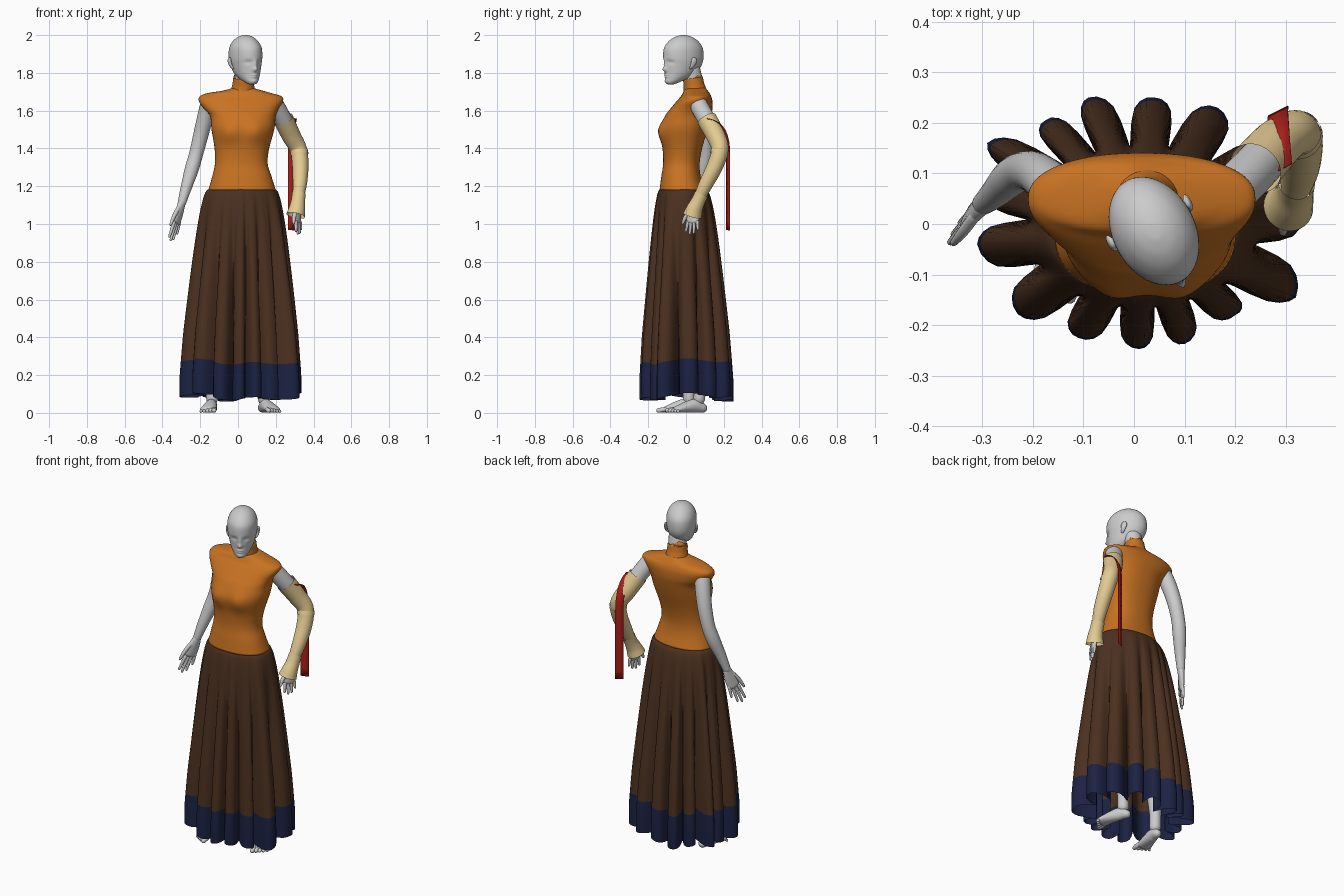
import bpy, math
from math import sin, cos, pi, exp
from mathutils import Vector, Matrix

if "Cube" in bpy.data.objects:
    bpy.data.objects.remove(bpy.data.objects["Cube"])


def material(name, rgb):
    m = bpy.data.materials.new(name)
    m.diffuse_color = (*rgb, 1)
    m.use_nodes = True
    m.node_tree.nodes["Principled BSDF"].inputs["Base Color"].default_value = m.diffuse_color
    return m


ORANGE = material("orange", (0.58, 0.17, 0.016))
BROWN = material("brown", (0.07, 0.03, 0.014))
NAVY = material("navy", (0.011, 0.016, 0.055))
TAN = material("tan", (0.78, 0.60, 0.29))
RED = material("red", (0.42, 0.014, 0.01))


def spline(rows, k):
    """Catmull-Rom interpolation of tuples, k steps per span."""
    out = []
    for i in range(len(rows) - 1):
        a, b, c, d = (rows[max(i - 1, 0)], rows[i], rows[i + 1], rows[min(i + 2, len(rows) - 1)])
        for s in range(k):
            t = s / k
            out.append(tuple(q + .5 * t * (r - p + t * (2*p - 5*q + 4*r - e + t * (3*(q - r) + e - p)))
                             for p, q, r, e in zip(a, b, c, d)))
    return out + [tuple(rows[-1])]


def skin(name, rings, mat=None, caps=True, loop=True):
    n = len(rings[0])
    verts = [tuple(p) for r in rings for p in r]
    faces = [(i*n + j, i*n + (j + 1) % n, (i + 1)*n + (j + 1) % n, (i + 1)*n + j)
             for i in range(len(rings) - 1) for j in range(n if loop else n - 1)]
    if caps:
        faces += [tuple(range(n))[::-1], tuple(range(len(verts) - n, len(verts)))]
    me = bpy.data.meshes.new(name)
    me.from_pydata(verts, [], faces)
    me.shade_smooth()
    if mat:
        me.materials.append(mat)
    ob = bpy.data.objects.new(name, me)
    bpy.context.collection.objects.link(ob)
    return ob


def tube(name, rows, across=(0, 1, 0), mat=None, k=5, n=20, ends=True):
    """Elliptical tube along rows of (x, y, z, radius) or (x, y, z, ru, rv)."""
    rows = spline([r if len(r) == 5 else (*r, r[3]) for r in rows], k)
    pts = [Vector(r[:3]) for r in rows]
    rings = []
    for i, r in enumerate(rows):
        d = (pts[min(i + 1, len(pts) - 1)] - pts[max(i - 1, 0)]).normalized()
        v = d.cross(Vector(across)).normalized()
        u = v.cross(d)
        steps = [(0, 1)]
        if ends and i == 0:
            steps = [(-.9, .3), (-.6, .75), (0, 1)]
        if ends and i == len(rows) - 1:
            steps = [(0, 1), (.6, .75), (.9, .3)]
        for off, sc in steps:
            c = pts[i] + d * off * min(r[3], r[4])
            rings.append([c + u * cos(a) * r[3] * sc + v * sin(a) * r[4] * sc
                          for a in (2*pi*j/n for j in range(n))])
    return skin(name, rings, mat, ends)


def body_loft(name, rows, n, k, power=2.0, bumps=(), mat=None):
    """Horizontal rings from (z, x_left, x_right, y_front, y_back); gaussian bumps on the front."""
    rings = []
    for z, xl, xr, yf, yb in spline(rows, k):
        ring = []
        for j in range(n):
            a = 2*pi*j/n
            c, s = cos(a), sin(a)
            x = (xl + xr)/2 + (xr - xl)/2 * math.copysign(abs(c)**(2/power), c)
            y = (yf + yb)/2 + (yb - yf)/2 * math.copysign(abs(s)**(2/power), s)
            if s < 0:
                for bx, bz, sx, sz, h in bumps:
                    y -= h * exp(-((x - bx)/sx)**2 - ((z - bz)/sz)**2) * min(1, -2*s)
            ring.append((x, y, z))
        rings.append(ring)
    return skin(name, rings, mat)


# Head: lofted skull with nose, eye sockets, lips and brow as bumps, turned to one side
head_rows = [(z, -w, w, f, b) for z, w, f, b in [
    (1.738, .006, -.08, -.068), (1.742, .022, -.096, -.05), (1.755, .037, -.103, -.015),
    (1.775, .052, -.104, .035), (1.80, .064, -.104, .072), (1.84, .075, -.107, .103),
    (1.88, .081, -.112, .114), (1.93, .079, -.108, .11), (1.965, .064, -.083, .087),
    (1.987, .042, -.053, .056), (1.998, .018, -.022, .025), (2.0, .003, -.003, .005)]]
face = [(0, 1.818, .012, .011, .018), (0, 1.843, .010, .022, .009), (-.034, 1.857, .017, .011, -.008),
        (.034, 1.857, .017, .011, -.008), (0, 1.789, .02, .005, .006), (0, 1.779, .017, .005, .005),
        (0, 1.784, .02, .002, -.004), (0, 1.755, .018, .011, .005)]
head_place = Matrix.Translation((.04, -.015, 0)) @ Matrix.Rotation(math.radians(28), 4, 'Z')
body_loft("head", head_rows, 72, 6, 2.0, face).data.transform(head_place)
for side, s in (("right", -1), ("left", 1)):
    ear = tube(side + "_ear", [(s*.073, .005, 1.825, .007, .006), (s*.081, .012, 1.838, .012, .007),
                               (s*.086, .02, 1.862, .017, .007), (s*.084, .02, 1.876, .012, .006)], n=14)
    ear.data.transform(head_place)

# Neck and stand-up collar, sloping forward
tube("neck", [(.027, .06, 1.66, .055), (.03, .045, 1.74, .048), (.035, .025, 1.82, .05)])
tube("collar", [(.025, .052, 1.665, .074, .095), (.026, .048, 1.70, .063, .068), (.028, .042, 1.735, .055, .058),
                (.029, .037, 1.77, .053, .055), (.029, .037, 1.771, .048, .05)], mat=ORANGE, n=32, ends=False)

# Bodice with shoulder caps
bodice_rows = [(1.18, -.157, .20, -.14, .10), (1.25, -.137, .178, -.131, .078), (1.32, -.122, .157, -.121, .072),
               (1.40, -.124, .165, -.124, .085), (1.50, -.14, .192, -.136, .115), (1.57, -.148, .20, -.112, .133),
               (1.61, -.18, .215, -.083, .14), (1.65, -.207, .238, -.05, .14), (1.675, -.203, .232, -.028, .134),
               (1.692, -.165, .18, -.018, .125), (1.706, -.08, .13, -.01, .115), (1.72, -.03, .08, 0, .105)]
body_loft("bodice", bodice_rows, 64, 5, 2.3,
          [(-.045, 1.485, .05, .055, .018), (.095, 1.485, .05, .055, .018)], ORANGE)

# Pleated skirt: hem curve runs through fold tips, blended up to the waist
tips = [(.335, .03), (.28, .14), (.165, .23), (.04, .25), (-.09, .25), (-.175, .205), (-.29, .16), (-.28, .06),
        (-.31, -.04), (-.23, -.178), (-.11, -.225), (.01, -.247), (.1, -.237), (.2, -.18), (.32, -.145)]
CX = .015
folds = sorted((math.atan2(y, x - CX), math.hypot(x - CX, y)) for x, y in tips)


def oval(a, rx, ry):
    return 1 / math.hypot(cos(a)/rx, sin(a)/ry)


def skirt_ring(t):
    ring, b, m, steps = [], min(1, t*1.1)**.5, len(folds), 16
    depth = min(1, .1 + 1.3*t)
    for i in range(m):
        (a0, r0), (a1, r1) = folds[i], folds[(i + 1) % m]
        if a1 < a0:
            a1 += 2*pi
        for s in range(steps):
            f = s / steps
            c = cos(2*pi*f)
            wave = .5 + .5 * math.copysign(abs(c)**.7, c)
            wave = .72 + (wave - .72) * depth
            a = a0 + (a1 - a0) * (f + .15 * depth * sin(2*pi*f))
            tip = r0 + (r1 - r0) * f
            hem = wave * tip + (1 - wave) * oval(a, .225, .15)
            r = oval(a, .178, .122) * (1 - b) + hem * b
            z = 1.183 - 1.1 * t + t * (.012 * sin(2*a + 1) + .012 * cos(5*a))
            ring.append((CX + .005*(1 - b) + r*cos(a), -.016*(1 - b) + r*sin(a), z))
    return ring


SPLIT = .83
skin("skirt", [skirt_ring(SPLIT * (i/30)**1.5) for i in range(31)], BROWN, False)
skin("hem_band", [skirt_ring(SPLIT + (1 - SPLIT) * i/6) for i in range(7)], NAVY, False)


# Hand: flat palm, four fanned fingers and a thumb
def hand(name, wrist, tip, across, thumb, spread):
    w, t = Vector(wrist), Vector(tip)
    d = t - w
    u = Vector(across).normalized()
    p = [w + d*f for f in (0, .25, .52)]
    tube(name + "_palm", [(*p[0], .023, .019), (*p[1], .034, .016), (*p[2], .035, .012)], across, k=4)
    for i in range(4):
        o = (i - 1.5) * .0185
        reach = (.9, 1, .97, .82)[i if thumb < 0 else 3 - i]
        tube(f"{name}_finger_{i + 1}", [(*(p[2] + u*o), .0095), (*(w + d*(.52 + reach)/2 + u*o*(1 + spread/2)), .0085),
                                        (*(w + d*reach + u*o*(1 + spread)), .0065)], across, k=3, n=10)
    tube(name + "_thumb", [(*(p[0] + d*.1 + u*thumb*.018), .012), (*(w + d*.35 + u*thumb*.044), .011),
                           (*(w + d*.58 + u*thumb*.056), .007)], across, k=3, n=10)


# Bare right arm
tube("right_arm", [(-.15, .06, 1.65, .045), (-.172, .085, 1.57, .043), (-.197, .103, 1.47, .04),
                   (-.222, .105, 1.37, .037), (-.245, .09, 1.29, .037), (-.275, .06, 1.19, .029),
                   (-.298, .04, 1.11, .022)], n=24)
hand("right_hand", (-.298, .04, 1.11), (-.35, -.01, .915), (-.5, -.85, 0), 1, .3)

# Bent left arm in a fitted sleeve with a flared cuff
tube("left_arm", [(.19, .06, 1.64, .048), (.235, .105, 1.56, .047), (.285, .16, 1.46, .045),
                  (.32, .182, 1.39, .04), (.33, .14, 1.27, .036), (.32, .075, 1.15, .026), (.31, .045, 1.07, .022)], n=24)
tube("left_sleeve", [(.24, .11, 1.555, .054), (.283, .158, 1.465, .05), (.32, .18, 1.395, .045),
                     (.33, .155, 1.31, .043), (.328, .11, 1.22, .038), (.32, .075, 1.15, .031)],
     mat=TAN, n=28, ends=False)
tube("sleeve_cuff", [(.322, .082, 1.16, .036), (.318, .064, 1.12, .037), (.312, .045, 1.08, .043),
                     (.305, .034, 1.045, .05)], mat=TAN, n=28, ends=False)
tube("elbow_seam", [(.323, .179, 1.385, .047), (.327, .172, 1.365, .047)], mat=TAN, n=28, k=2, ends=False)
hand("left_hand", (.31, .04, 1.08), (.322, .03, .95), (.4, .9, 0), -1, .2)

# Ribbon draped over the arm and hanging straight behind
path = spline([(.292, .108, 1.56), (.289, .145, 1.55), (.286, .185, 1.52), (.284, .213, 1.46),
               (.285, .222, 1.36), (.285, .222, .965)], 6)
ribbon = skin("ribbon", [[(x - .02, y - .01, z + .004), (x + .02, y + .01, z - .004 * (z > 1.4))]
                         for x, y, z in path], RED, False, False)
thick = ribbon.modifiers.new("thickness", 'SOLIDIFY')
thick.thickness, thick.offset = .003, 0


# Legs and bare feet
def leg(side, s, heel, toe):
    h, t = Vector((*heel, 0)), Vector((*toe, 0))
    d = t - h
    u = Vector((-d.y, d.x, 0)).normalized()
    ank = h + d*.2
    tube(side + "_leg", [(.02 + s*.08, -.02, 1.1, .08), (.015 + s*.09, -.02, .85, .068), (.01 + s*.1, -.02, .58, .05),
                         (ank.x*.9, ank.y*.5, .36, .046), (ank.x, ank.y, .16, .032), (ank.x, ank.y, .07, .031)])
    prof = [(.1, .024, .024), (.3, .03, .036), (.55, .037, .029), (.8, .043, .017)]
    tube(side + "_foot", [(*(h + d*f + Vector((0, 0, rv + .001))), ru, rv) for f, ru, rv in prof], u)
    for i in range(5):
        o = (i - 2) * .018
        inner = i if s > 0 else 4 - i
        r = .008 + .0012 * (4 - inner)
        f = 1.0 - .035 * inner
        a, b = h + d*.8 + u*o*.9, h + d*f*.97 + u*o*1.05
        tube(f"{side}_toe_{i + 1}", [(a.x, a.y, r + .006, r), (b.x, b.y, r, r)], u, k=2, n=10)


leg("right", -1, (-.13, .055), (-.165, -.145))
leg("left", 1, (.12, .11), (.2, -.09))
